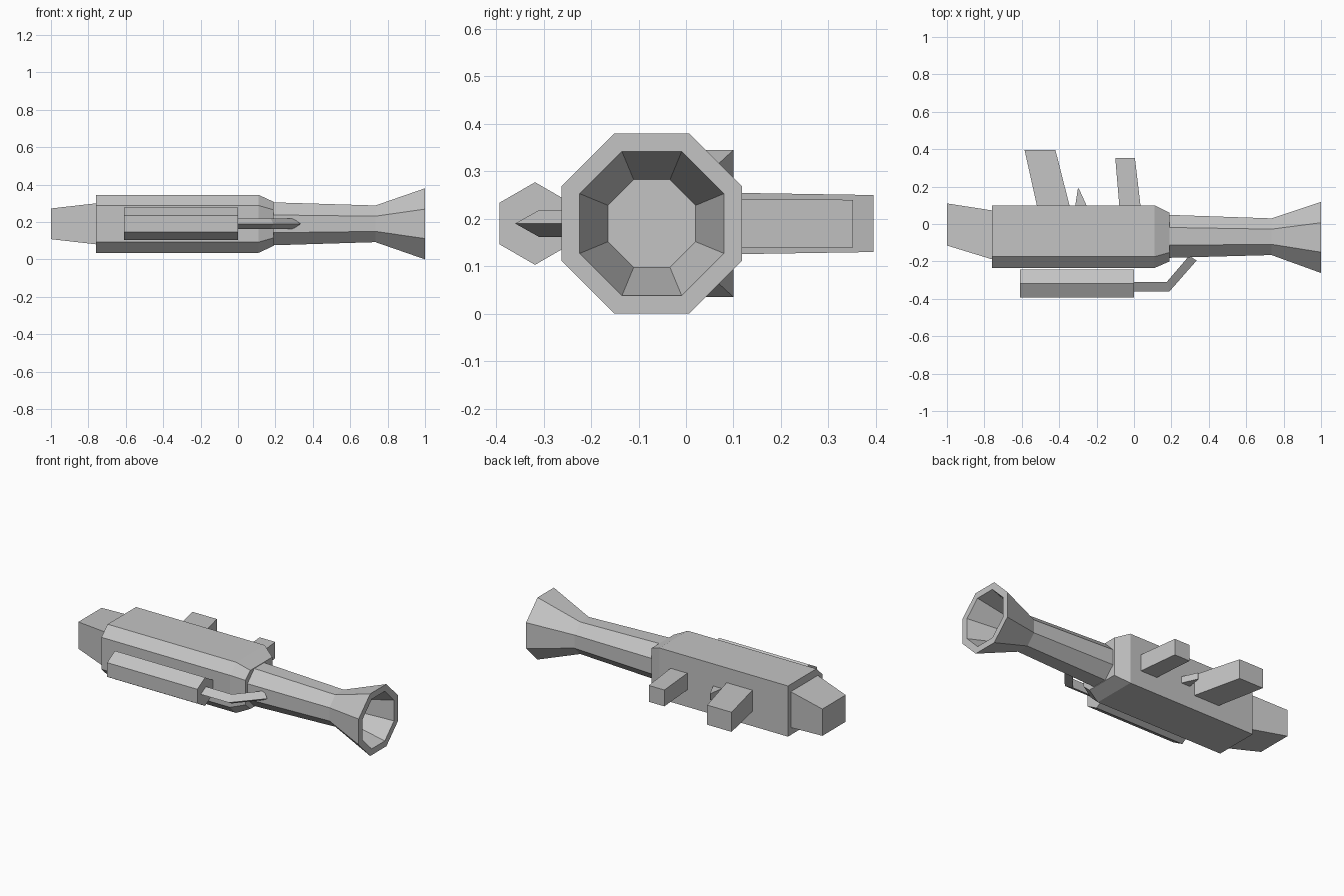
import bpy
import bmesh
from math import cos, sin, pi

if "Cube" in bpy.data.objects:
    bpy.data.objects.remove(bpy.data.objects["Cube"], do_unlink=True)

grey = bpy.data.materials.new("plain grey")
grey.use_nodes = True
COLOR = (0.55, 0.55, 0.55, 1)
grey.diffuse_color = COLOR
grey.node_tree.nodes["Principled BSDF"].inputs["Base Color"].default_value = COLOR

MID = 0.19  # height of the long axis


def loft(name, rings):
    """Skin a list of equal-sized point rings and cap both ends."""
    bm = bmesh.new()
    loops = [[bm.verts.new(p) for p in ring] for ring in rings]
    n = len(loops[0])
    for a, b in zip(loops, loops[1:]):
        for i in range(n):
            j = (i + 1) % n
            bm.faces.new((a[i], a[j], b[j], b[i]))
    bm.faces.new(loops[0])
    bm.faces.new(loops[-1])
    bmesh.ops.recalc_face_normals(bm, faces=bm.faces)
    mesh = bpy.data.meshes.new(name)
    bm.to_mesh(mesh)
    bm.free()
    mesh.materials.append(grey)
    obj = bpy.data.objects.new(name, mesh)
    bpy.context.collection.objects.link(obj)
    return obj


def polygon(x, y, half, sides=8):
    """Regular ring across x, with flats at distance half on top and sides."""
    r = half / cos(pi / sides)
    turn = pi / sides
    return [(x, y + r * cos(2 * pi * i / sides + turn),
             MID + r * sin(2 * pi * i / sides + turn)) for i in range(sides)]


def box_ring(x, y0, y1, h):
    return [(x, y0, MID - h), (x, y1, MID - h), (x, y1, MID + h), (x, y0, MID + h)]


def body_ring(x, front, edge, back, side, h):
    """Square at the back, bevelled along the front edges."""
    half = [(x, front, side), (x, edge, h), (x, back, h)]
    lower = [(px, y, MID - z) for px, y, z in half]
    upper = [(px, y, MID + z) for px, y, z in reversed(half)]
    return lower + upper


def grip(name, root, tip, h_root, h_tip):
    """Block growing out of the back; root and tip are (x0, x1, y)."""
    def ring(span, h):
        x0, x1, y = span
        return [(x0, y, MID - h), (x1, y, MID - h), (x1, y, MID + h), (x0, y, MID + h)]
    return loft(name, [ring(root, h_root), ring(tip, h_tip)])


# Main housing, narrowed at the muzzle end
loft("housing", [
    body_ring(-0.76, -0.235, -0.175, 0.10, 0.098, 0.155),
    body_ring(0.11, -0.235, -0.175, 0.10, 0.098, 0.155),
    body_ring(0.19, -0.20, -0.152, 0.06, 0.075, 0.118),
])

# Flared rear block
loft("rear_block", [
    box_ring(-1.0, -0.115, 0.11, 0.082),
    box_ring(-0.755, -0.19, 0.072, 0.11),
])

# Barrel with hollow bell muzzle
loft("barrel", [
    polygon(0.18, -0.066, 0.115),
    polygon(0.735, -0.068, 0.098),
    polygon(1.0, -0.072, 0.19),
    polygon(1.0, -0.072, 0.152),
    polygon(0.79, -0.072, 0.0925),
])

# Six-sided canister along the front
loft("side_canister", [
    [(x, -0.318 + 0.087 * sin(pi * i / 3), MID + 0.087 * cos(pi * i / 3))
     for i in range(6)] for x in (-0.61, 0.0)
])

# Bent three-sided rod from the canister to the barrel
loft("bent_rod", [
    [(xa, ya, MID), (xb, yb, MID - 0.028), (xb, yb, MID + 0.028)]
    for xa, ya, xb, yb in (
        (-0.02, -0.36, -0.02, -0.31),
        (0.19, -0.36, 0.175, -0.31),
        (0.335, -0.195, 0.295, -0.17),
    )
])

# Grips and trigger on the back
grip("rear_grip", (-0.515, -0.34, 0.08), (-0.585, -0.42, 0.395), 0.065, 0.06)
grip("front_grip", (-0.077, 0.037, 0.08), (-0.10, 0.005, 0.352), 0.051, 0.05)
grip("trigger", (-0.317, -0.245, 0.08), (-0.30, -0.295, 0.19), 0.02, 0.02)
